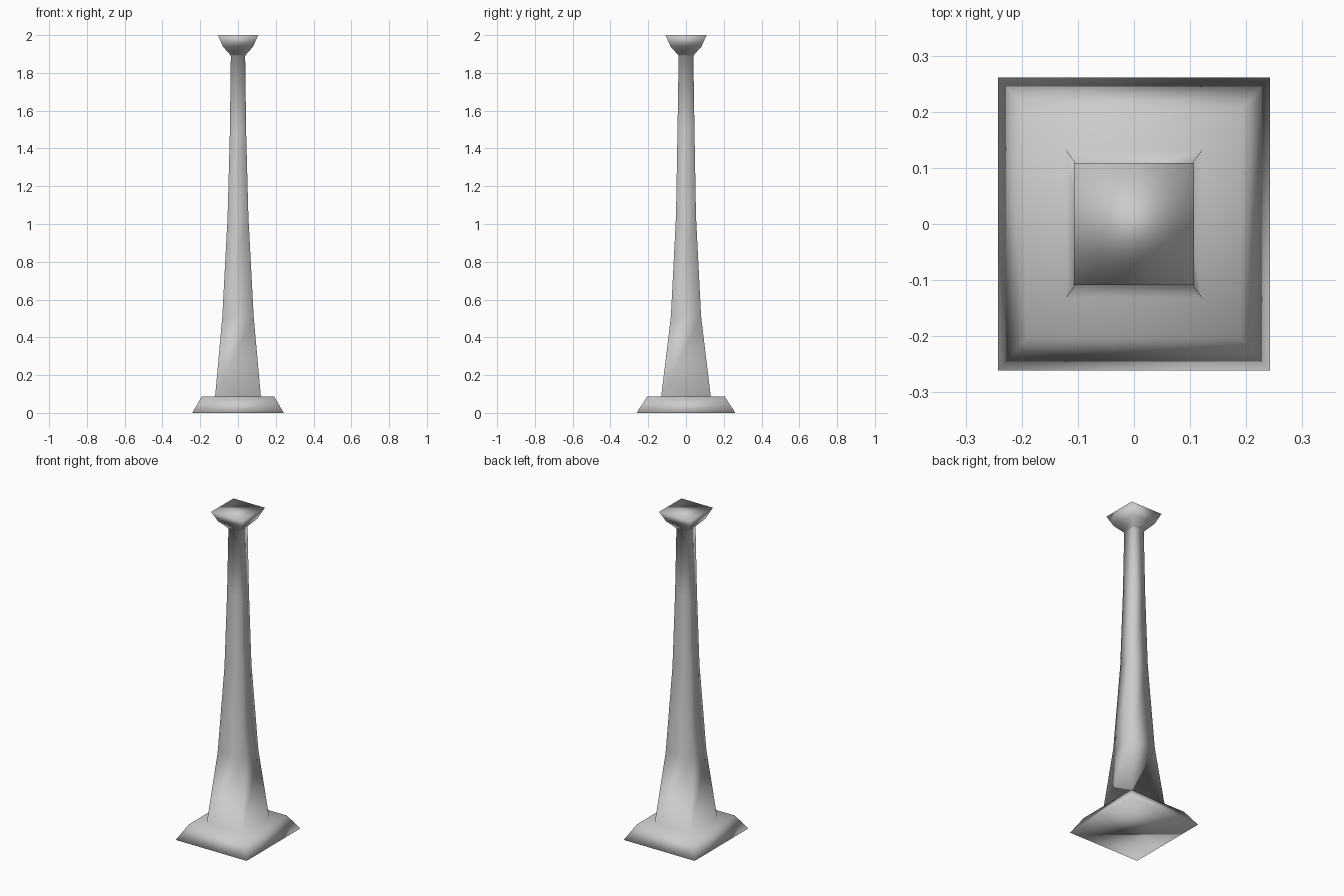
import bpy, bmesh

if "Cube" in bpy.data.objects:
    bpy.data.objects.remove(bpy.data.objects["Cube"])

# Square cross-sections from floor to top: (height, half width x, half width y)
SECTIONS = [
    (0.00, 0.242, 0.261),   # plinth foot
    (0.088, 0.191, 0.204),  # plinth top edge
    (0.088, 0.121, 0.131),  # shaft foot
    (0.51, 0.083, 0.080),
    (1.04, 0.055, 0.053),
    (1.49, 0.043, 0.045),
    (1.89, 0.038, 0.039),   # neck
    (1.90, 0.045, 0.046),   # flared capital
    (1.938, 0.079, 0.081),
    (2.00, 0.107, 0.109),
]
CORNERS = [(-1, -1), (1, -1), (1, 1), (-1, 1)]

stone = bpy.data.materials.new("grey_stone")
stone.diffuse_color = (0.6, 0.6, 0.6, 1)
stone.use_nodes = True
stone.node_tree.nodes["Principled BSDF"].inputs["Base Color"].default_value = stone.diffuse_color

# Column: plinth, tapering shaft and capital lofted as one skin
bm = bmesh.new()
rings = [[bm.verts.new((sx * hx, sy * hy, z)) for sx, sy in CORNERS]
         for z, hx, hy in SECTIONS]
for low, high in zip(rings, rings[1:]):
    for i in range(4):
        j = (i + 1) % 4
        bm.faces.new((low[i], low[j], high[j], high[i]))

# Flat underside and top, split along one diagonal
for ring in (rings[0], rings[-1]):
    a, b, c, d = ring
    bm.faces.new((a, b, c))
    bm.faces.new((a, c, d))
bmesh.ops.recalc_face_normals(bm, faces=bm.faces)

# Soft shading runs over the whole skin
for face in bm.faces:
    face.smooth = True

mesh = bpy.data.meshes.new("column")
bm.to_mesh(mesh)
bm.free()
mesh.materials.append(stone)
column = bpy.data.objects.new("column", mesh)
bpy.context.collection.objects.link(column)
